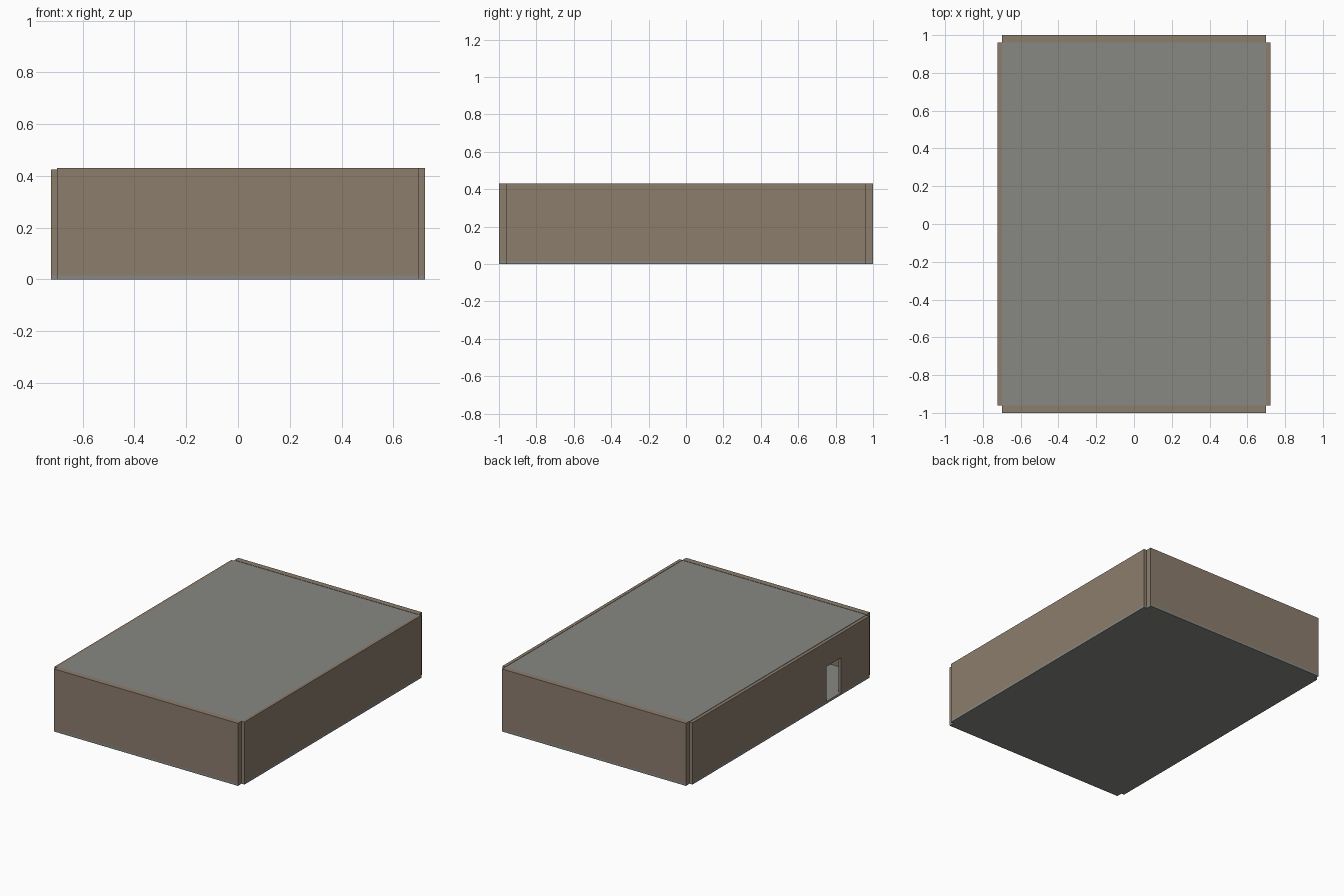
import bpy, bmesh

if "Cube" in bpy.data.objects:
    bpy.data.objects.remove(bpy.data.objects["Cube"])

def mat(name, col):
    m = bpy.data.materials.new(name)
    m.diffuse_color = (*col, 1)
    m.use_nodes = True
    m.node_tree.nodes["Principled BSDF"].inputs["Base Color"].default_value = m.diffuse_color
    return m

brown = mat("brown plaster", (0.263, 0.205, 0.155))
grey = mat("grey concrete", (0.243, 0.248, 0.224))

def prism(name, outline, z0, z1, material):
    """Extrude a flat outline in xy from z0 to z1."""
    bm = bmesh.new()
    face = bm.faces.new([bm.verts.new((x, y, z0)) for x, y in outline])
    ext = bmesh.ops.extrude_face_region(bm, geom=[face])
    for v in ext["geom"]:
        if isinstance(v, bmesh.types.BMVert):
            v.co.z = z1
    bmesh.ops.recalc_face_normals(bm, faces=bm.faces)
    me = bpy.data.meshes.new(name)
    bm.to_mesh(me)
    bm.free()
    me.materials.append(material)
    ob = bpy.data.objects.new(name, me)
    bpy.context.collection.objects.link(ob)
    return ob

def box(name, x0, x1, y0, y1, z0, z1, material):
    return prism(name, [(x0, y0), (x1, y0), (x1, y1), (x0, y1)], z0, z1, material)

X, XI, Y, YI = 0.722, 0.70, 1.0, 0.96   # outer and inner wall limits
F, H, HL = 0.015, 0.43, 0.425           # floor, wall and doorway wall heights

# floor slab with notched corners
prism("floor", [(-XI, -Y), (XI, -Y), (XI, -YI), (X, -YI), (X, YI), (XI, YI),
                (XI, Y), (-XI, Y), (-XI, YI), (-X, YI), (-X, -YI), (-XI, -YI)], 0, F, grey)

# ceiling set between the walls
box("ceiling", -XI, XI, -YI, YI, H - 0.017, H - 0.002, grey)

# plain walls
box("front_wall", -XI, XI, -Y, -YI, F, H, brown)
box("back_wall", -XI, XI, YI, Y, F, H, brown)
box("right_wall", XI, X, -YI, YI, F, H, brown)

# left wall with a doorway, drawn as a profile in (y, z) and stood up
D0, D1, DT = -0.655, -0.495, 0.255
wall = prism("left_wall", [(-YI, F), (D0, F), (D0, DT), (D1, DT), (D1, F),
                           (YI, F), (YI, HL), (-YI, HL)], -X, -XI, brown)
for v in wall.data.vertices:
    v.co = (v.co.z, v.co.x, v.co.y)
